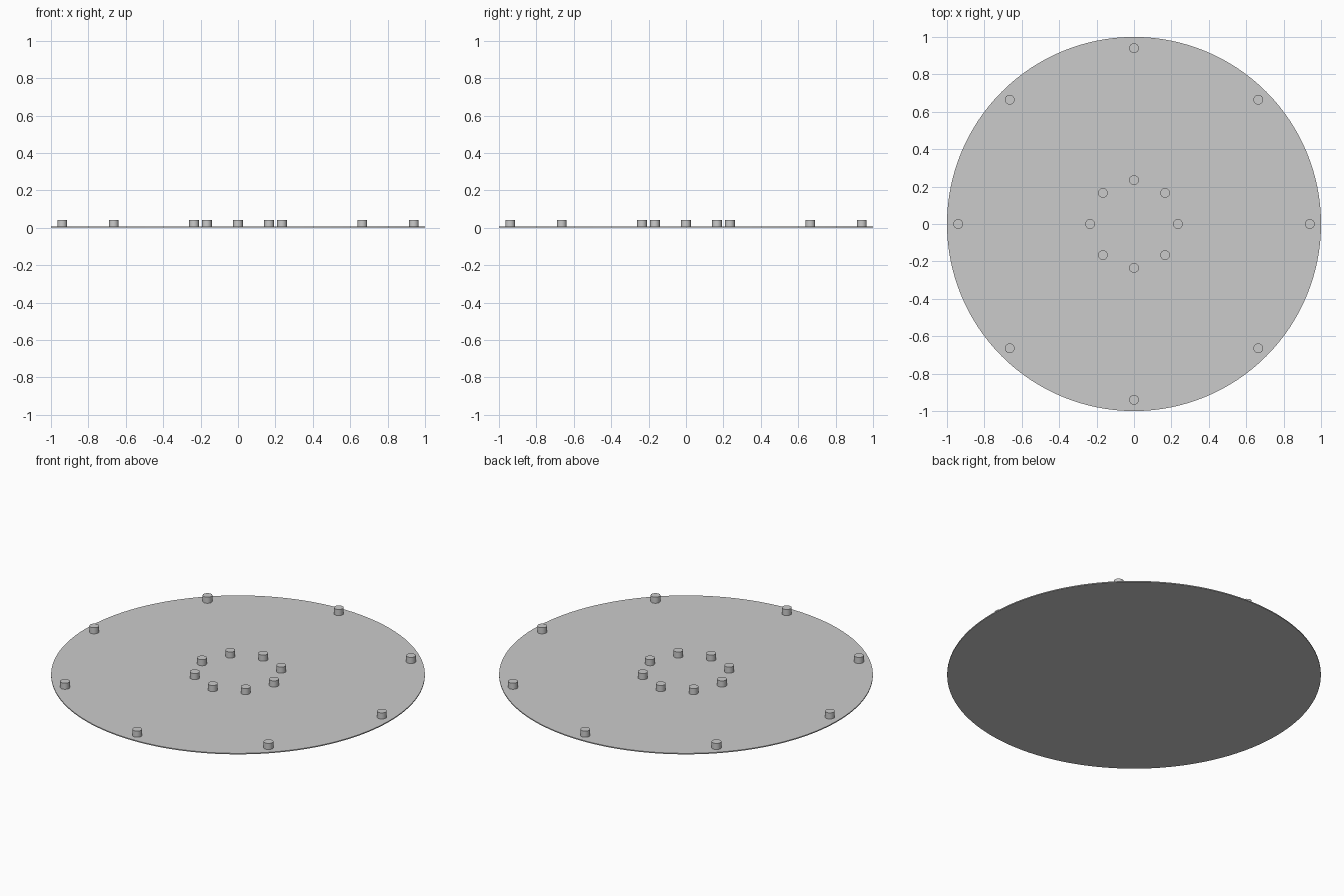
import bpy
from math import cos, sin, pi, radians

cube = bpy.data.objects.get("Cube")
if cube:
    bpy.data.objects.remove(cube, do_unlink=True)

# One plain grey for everything
grey = bpy.data.materials.new("plain grey")
grey.use_nodes = True
colour = (0.6, 0.6, 0.6, 1)
grey.diffuse_color = colour
grey.node_tree.nodes["Principled BSDF"].inputs["Base Color"].default_value = colour

DISC_HEIGHT = 0.006
PEG_TOP = 0.042


def cylinder(name, radius, bottom, top, x=0, y=0, sides=32):
    bpy.ops.mesh.primitive_cylinder_add(
        vertices=sides, radius=radius, depth=top - bottom,
        location=(x, y, (bottom + top) / 2))
    part = bpy.context.object
    part.name = name
    part.data.materials.append(grey)
    bpy.ops.object.shade_smooth_by_angle(angle=radians(30))
    return part


# Thin round base plate
cylinder("base_disc", 1, 0, DISC_HEIGHT, sides=128)

# Two rings of eight short pegs
for ring, distance in (("inner", 0.235), ("outer", 0.94)):
    for i in range(8):
        angle = i * pi / 4
        cylinder(f"{ring}_peg_{i + 1}", 0.026, DISC_HEIGHT / 2, PEG_TOP,
                 distance * cos(angle), distance * sin(angle))
